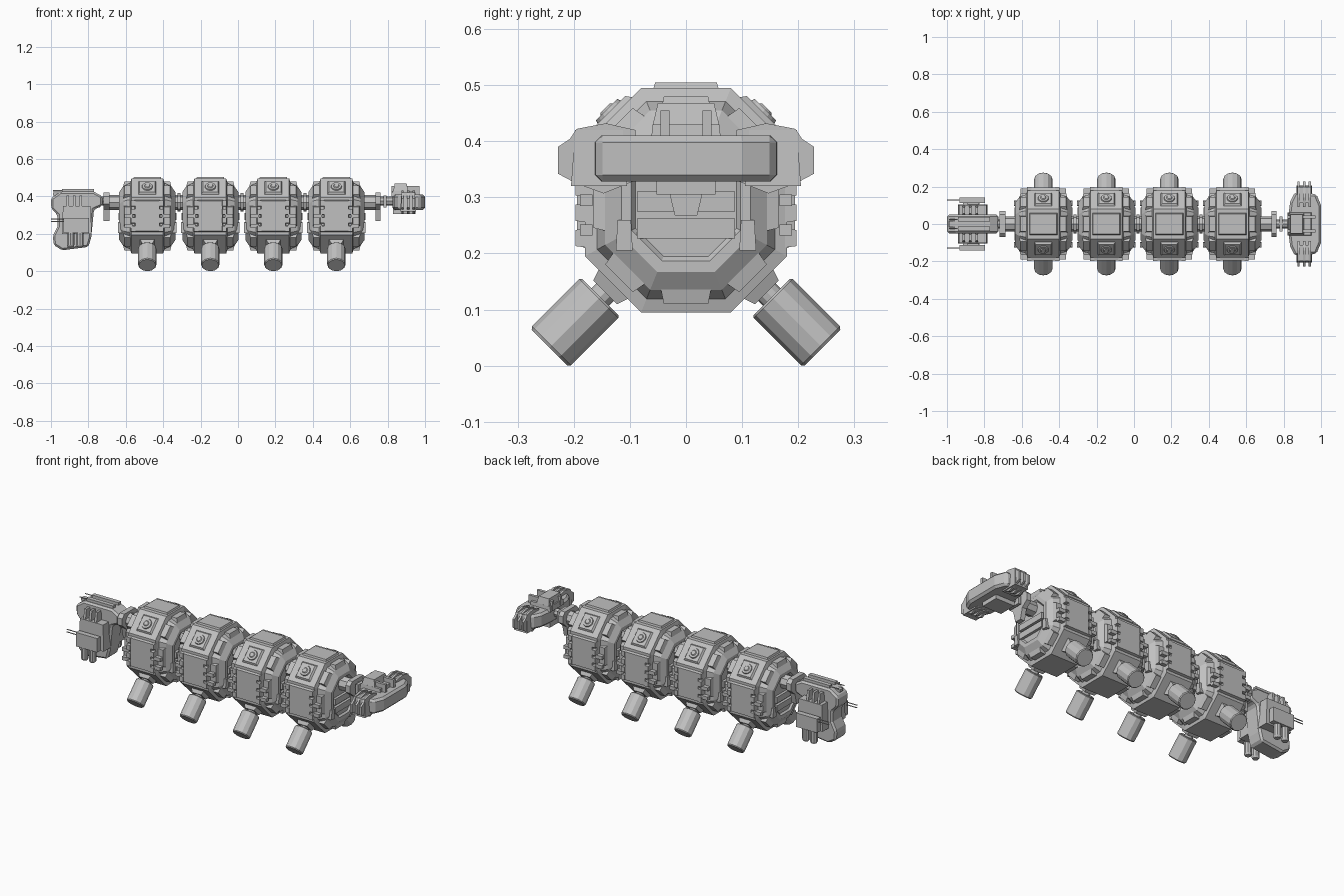
import bpy, bmesh
from mathutils import Matrix, Vector

if "Cube" in bpy.data.objects:
    bpy.data.objects.remove(bpy.data.objects["Cube"], do_unlink=True)

grey = bpy.data.materials.new("hull_grey")
grey.use_nodes = True
grey.diffuse_color = (0.53, 0.53, 0.53, 1)
grey.node_tree.nodes["Principled BSDF"].inputs["Base Color"].default_value = (0.53, 0.53, 0.53, 1)

SIDES = (-1, 1)
POD_X = [-0.485 + 0.337 * i for i in range(4)]
MID_Z = 0.295
OCT = [(0.18, -0.1), (0.18, 0.1), (0.08, 0.2), (-0.08, 0.2),
       (-0.18, 0.1), (-0.18, -0.1), (-0.08, -0.2), (0.08, -0.2)]


def block(bm, m, sx, sy, h, tx=1, ty=1):
    """Box standing on the plane of frame m, its top scaled by tx and ty."""
    vs = []
    for z, kx, ky in ((0, 1, 1), (h, tx, ty)):
        for a, b in ((-1, -1), (1, -1), (1, 1), (-1, 1)):
            vs.append(bm.verts.new(m @ Vector((a * sx * kx / 2, b * sy * ky / 2, z))))
    bridge(bm, [vs[:4], vs[4:]])


def bridge(bm, rings):
    n = len(rings[0])
    for r, s in zip(rings, rings[1:]):
        for i in range(n):
            bm.faces.new((r[i], r[(i + 1) % n], s[(i + 1) % n], s[i]))
    bm.faces.new(rings[0][::-1])
    bm.faces.new(rings[-1])


def box(bm, x, y, z):
    """Axis aligned box from three ranges."""
    m = Matrix.Translation(((x[0] + x[1]) / 2, (y[0] + y[1]) / 2, z[0]))
    block(bm, m, x[1] - x[0], y[1] - y[0], z[1] - z[0])


def prism(bm, pts, axis, lo, hi):
    """Outline extruded along one axis."""
    rings = []
    for t in (lo, hi):
        ring = []
        for a, b in pts:
            co = [a, b]
            co.insert("xyz".index(axis), t)
            ring.append(bm.verts.new(co))
        rings.append(ring)
    bridge(bm, rings)


def rod(bm, p, q, r, r2=None, n=12):
    p, q = Vector(p), Vector(q)
    m = Matrix.Translation((p + q) / 2) @ (q - p).to_track_quat("Z", "Y").to_matrix().to_4x4()
    bmesh.ops.create_cone(bm, cap_ends=True, segments=n, radius1=r,
                          radius2=r if r2 is None else r2, depth=(q - p).length, matrix=m)


def finish(name, bm, places=(0,), bevel=0):
    """Turn the bmesh into one object per x position, sharing the mesh."""
    bmesh.ops.recalc_face_normals(bm, faces=bm.faces)
    me = bpy.data.meshes.new(name)
    bm.to_mesh(me)
    bm.free()
    me.materials.append(grey)
    for x in places:
        ob = bpy.data.objects.new(name, me)
        ob.location.x = x
        bpy.context.collection.objects.link(ob)
        if bevel:
            mod = ob.modifiers.new("edge", "BEVEL")
            mod.width, mod.segments = bevel, 1


def panel(i):
    """Frame on pod side i: x along the ship, z outward; also the side length."""
    a, b = (Vector((0, y, z + MID_Z)) for y, z in (OCT[i], OCT[(i + 1) % 8]))
    t = (a - b).normalized()
    x = Vector((1, 0, 0))
    m = Matrix((x, t, x.cross(t))).transposed().to_4x4()
    return Matrix.Translation((a + b) / 2) @ m, (a - b).length


def shift(x, y, z):
    return Matrix.Translation((x, y, z))


# Pod hull: stepped octagonal drum
bm = bmesh.new()
half = [(0.085, 1), (0.092, 0.88), (0.128, 0.8), (0.15, 0.64), (0.15, 0.54), (0.14, 0.5)]
stations = [(-x, s) for x, s in half[::-1]] + half
bridge(bm, [[bm.verts.new((x, y * s, z * s + MID_Z)) for y, z in OCT] for x, s in stations])
finish("pod_hull", bm, POD_X)

# Pod belt plates, side clamps and shoulder blocks
plates, clamps, shoulders = bmesh.new(), bmesh.new(), bmesh.new()
for i in range(8):
    m, length = panel(i)
    side, bottom = i in (0, 4), i == 6
    if side:
        block(plates, m, 0.135, length * 0.85, 0.014, 0.95, 0.95)
        for s in SIDES:
            for k in range(4):
                block(clamps, m @ shift(s * 0.075, (k - 1.5) * 0.045, -0.004), 0.026, 0.034, 0.021, 0.85, 0.85)
    elif i == 2:
        block(plates, m, 0.15, length * 0.72, 0.01, 0.95, 0.95)
    for s in SIDES:
        block(shoulders, m @ shift(s * 0.106, 0, -0.05), 0.05, length * 0.58, 0.035, 0.65, 0.85)
finish("pod_belt_plates", plates, POD_X)
finish("pod_side_clamps", clamps, POD_X)
finish("pod_shoulder_blocks", shoulders, POD_X)

# Pod end bars and side brackets
bm = bmesh.new()
for s in SIDES:
    for z in (0.227, 0.275):
        block(bm, shift(s * 0.146, 0, z), 0.018, 0.175, 0.035)
    for y in SIDES:
        for z in (0.232, 0.285):
            block(bm, shift(s * 0.1, y * 0.178, z), 0.044, 0.022, 0.02)
        block(bm, shift(s * 0.14, y * 0.11, 0.205), 0.034, 0.03, 0.055, 1, 0.8)
finish("pod_end_bars", bm, POD_X)

# Round turrets on the upper slopes, thrusters on the lower slopes
turret, neck, thruster = bmesh.new(), bmesh.new(), bmesh.new()
for i in (1, 3, 5, 7):
    m, length = panel(i)
    at = lambda d: m @ Vector((0, 0, d))
    if i < 4:
        block(turret, m, 0.095, 0.095, 0.01, 0.85, 0.85)
        rod(turret, at(0.005), at(0.016), 0.031, 0.027, 16)
        rod(turret, at(0.016), at(0.02), 0.016, 0.012, 12)
    else:
        block(neck, m @ shift(0, 0, -0.01), 0.085, 0.08, 0.03, 0.7, 0.75)
        rod(neck, at(0), at(0.04), 0.022)
        rod(thruster, at(0.032), at(0.036), 0.046, 0.049, 12)
        rod(thruster, at(0.036), at(0.155), 0.049, n=12)
        rod(thruster, at(0.155), at(0.16), 0.049, 0.045, 12)
finish("turret", turret, POD_X)
finish("thruster_neck", neck, POD_X)
finish("thruster", thruster, POD_X)

# Spine tube with end collars
bm = bmesh.new()
rod(bm, (-0.69, 0, 0.368), (0.75, 0, 0.368), 0.04, n=8)
rod(bm, (-0.78, 0, 0.375), (0.86, 0, 0.375), 0.024, n=8)
for x in [p + 0.1685 for p in POD_X[:3]]:
    rod(bm, (x - 0.008, 0, 0.368), (x + 0.008, 0, 0.368), 0.05, n=8)
finish("spine", bm)
bm = bmesh.new()
collar = [(-0.07, 0.36), (-0.07, 0.4), (-0.05, 0.42), (0.05, 0.42), (0.07, 0.4),
          (0.07, 0.36), (0.035, 0.33), (0.02, 0.268), (-0.02, 0.268), (-0.035, 0.33)]
prism(bm, collar, "x", 0.735, 0.763)
prism(bm, collar, "x", -0.718, -0.688)
for x in (-0.745, 0.785):
    box(bm, (x - 0.008, x + 0.008), (-0.04, 0.04), (0.34, 0.405))
finish("spine_collars", bm)

# Command head: wide wing
bm = bmesh.new()
edge = [(1.0, 0.1), (0.975, 0.16), (0.86, 0.17), (0.835, 0.12), (0.825, 0.04)]
prism(bm, edge + [(x, -y) for x, y in edge[::-1]], "z", 0.328, 0.41)
finish("head_wing", bm, bevel=0.012)

# Head wing tips with fins
tip, fins = bmesh.new(), bmesh.new()
fin = [(0.09, 0.42), (0.143, 0.432), (0.195, 0.422), (0.207, 0.404), (0.228, 0.39),
       (0.228, 0.342), (0.196, 0.325), (0.147, 0.307), (0.09, 0.33)]
for s in SIDES:
    block(tip, shift(0.91, s * 0.155, 0.32), 0.085, 0.1, 0.1, 0.85, 0.85)
    for x in (0.88, 0.91, 0.94):
        prism(fins, [(s * y, z) for y, z in fin], "x", x - 0.006, x + 0.006)
finish("head_wing_tip", tip)
finish("head_fins", fins)

# Head bridge with rails, and chin
bm = bmesh.new()
block(bm, shift(0.885, 0, 0.4), 0.13, 0.125, 0.03, 0.95, 0.95)
block(bm, shift(0.87, 0, 0.43), 0.08, 0.118, 0.038, 0.8, 0.85)
for s in SIDES:
    box(bm, (0.82, 0.97), (s * 0.037 - 0.008, s * 0.037 + 0.008), (0.405, 0.455))
finish("head_bridge", bm)
bm = bmesh.new()
block(bm, shift(0.89, 0, 0.305), 0.12, 0.105, 0.03)
finish("head_chin", bm)

# Tail hull: hooked profile
bm = bmesh.new()
hook = [(-1.0, 0.39), (-0.95, 0.425), (-0.77, 0.425), (-0.725, 0.4), (-0.725, 0.35), (-0.77, 0.33),
        (-0.785, 0.18), (-0.8, 0.13), (-0.94, 0.112), (-0.985, 0.14), (-0.99, 0.19),
        (-0.965, 0.24), (-0.965, 0.3), (-0.998, 0.335)]
prism(bm, hook, "y", -0.05, 0.05)
finish("tail_hull", bm, bevel=0.01)

# Tail roof rails
bm = bmesh.new()
for y in (-0.025, 0.025):
    box(bm, (-0.94, -0.77), (y - 0.012, y + 0.012), (0.42, 0.44))
box(bm, (-0.99, -0.94), (-0.015, 0.015), (0.405, 0.42))
finish("tail_roof_rails", bm)

# Tail side boxes, fins, barrels and probes
boxes, fins, guns = bmesh.new(), bmesh.new(), bmesh.new()
for s in SIDES:
    block(boxes, shift(-0.862, s * 0.07, 0.2), 0.16, 0.07, 0.15, 0.92, 0.9)
    block(boxes, shift(-0.865, s * 0.126, 0.205), 0.135, 0.03, 0.08)
    block(boxes, shift(-0.86, s * 0.11, 0.22), 0.06, 0.03, 0.05)
    for x in (-0.91, -0.875, -0.84):
        block(fins, shift(x, s * 0.072, 0.33), 0.014, 0.055, 0.075, 1, 0.6)
    for x in (-0.895, -0.845):
        rod(guns, (x, s * 0.115, 0.21), (x, s * 0.115, 0.14), 0.021, n=10)
        rod(guns, (x, s * 0.115, 0.14), (x, s * 0.115, 0.13), 0.021, 0.016, n=10)
    for z in (0.265, 0.28):
        rod(guns, (-1.0, s * 0.128, z), (-0.92, s * 0.128, z), 0.003, n=6)
    rod(guns, (-0.99, s * 0.025, 0.43), (-0.93, s * 0.025, 0.43), 0.003, n=6)
finish("tail_side_boxes", boxes)
finish("tail_fins", fins)
finish("tail_barrels", guns)
